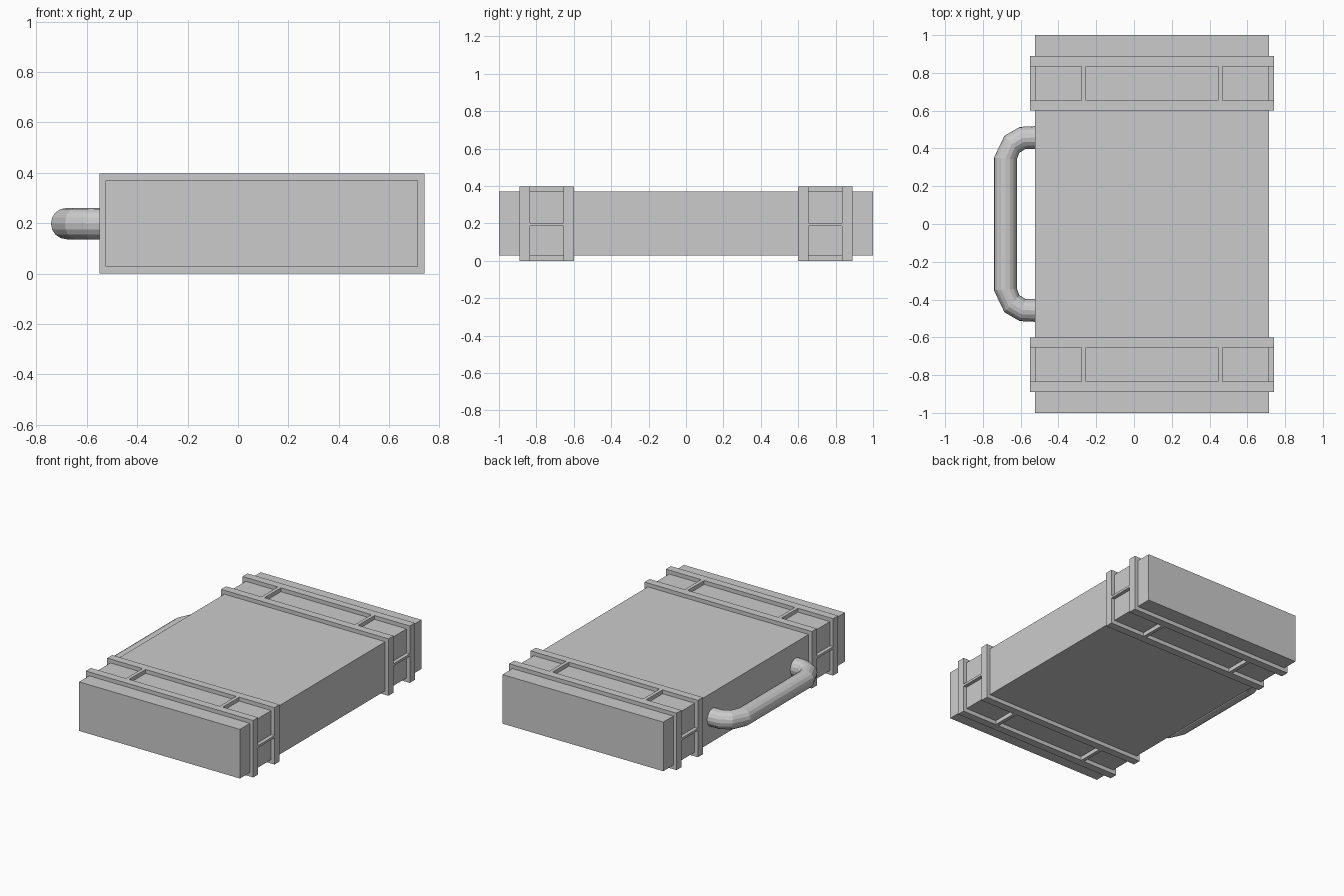
import bpy, bmesh, math
from mathutils import Vector

if "Cube" in bpy.data.objects:
    bpy.data.objects.remove(bpy.data.objects["Cube"])

CX, CZ = 0.095, 0.1985          # centre of the case in x and z


def add_box(bm, x0, x1, y0, y1, z0, z1):
    r = bmesh.ops.create_cube(bm, size=1)
    for v in r["verts"]:
        v.co = ((x0 + x1) / 2 + v.co.x * (x1 - x0),
                (y0 + y1) / 2 + v.co.y * (y1 - y0),
                (z0 + z1) / 2 + v.co.z * (z1 - z0))


def make_object(name, bm):
    bmesh.ops.recalc_face_normals(bm, faces=bm.faces)
    me = bpy.data.meshes.new(name)
    bm.to_mesh(me)
    bm.free()
    ob = bpy.data.objects.new(name, me)
    bpy.context.collection.objects.link(ob)
    return ob


def boxes(name, items):
    bm = bmesh.new()
    for b in items:
        add_box(bm, *b)
    return make_object(name, bm)


# Case body
boxes("case_body", [(-0.525, 0.715, -1, 1, 0.028, 0.37)])

# Raised straps: two rims each, joined by flush cross ribs
X0, X1, Z0, Z1 = -0.55, 0.74, 0.0, 0.397
straps = boxes("straps", [(X0, X1, 0.60, 0.655, Z0, Z1),
                          (X0, X1, 0.835, 0.89, Z0, Z1)])
ribs = boxes("strap_ribs",
             [(CX + s * 0.361 - 0.012, CX + s * 0.361 + 0.012, 0.63, 0.86, Z0, Z1)
              for s in (-1, 1)] + [(X0, X1, 0.63, 0.86, 0.186, 0.202)])
ribs.hide_render = True
mod = straps.modifiers.new("join_ribs", "BOOLEAN")
mod.operation = "UNION"
mod.solver = "EXACT"
mod.use_self = True
mod.object = ribs
bpy.context.view_layer.objects.active = straps
bpy.ops.object.modifier_apply(modifier=mod.name)
bpy.data.objects.remove(ribs)
mir = straps.modifiers.new("other_end", "MIRROR")
mir.use_axis = (False, True, False)
mir.use_mirror_merge = False

# Carry handle: mitred rings given by outer and inner outline points
R, SIDES = 0.062, 16
half = [((-0.50, 0.519), (-0.50, 0.397)),
        ((-0.605, 0.514), (-0.575, 0.397)),
        ((-0.686, 0.467), (-0.607, 0.377)),
        ((-0.742, 0.350), (-0.620, 0.342))]
path = half + [tuple((x, -y) for x, y in pair) for pair in reversed(half)]
bm = bmesh.new()
rings = []
for outer, inner in path:
    o, i = Vector((*outer, CZ)), Vector((*inner, CZ))
    ring = []
    for k in range(SIDES):
        a = 2 * math.pi * k / SIDES
        p = (o + i) / 2 + (o - i) / 2 * math.cos(a)
        p.z += R * math.sin(a)
        ring.append(bm.verts.new(p))
    rings.append(ring)
for a, b in zip(rings, rings[1:]):
    for k in range(SIDES):
        n = (k + 1) % SIDES
        bm.faces.new((a[k], a[n], b[n], b[k]))
bm.faces.new(rings[0])
bm.faces.new(rings[-1])
make_object("carry_handle", bm)
